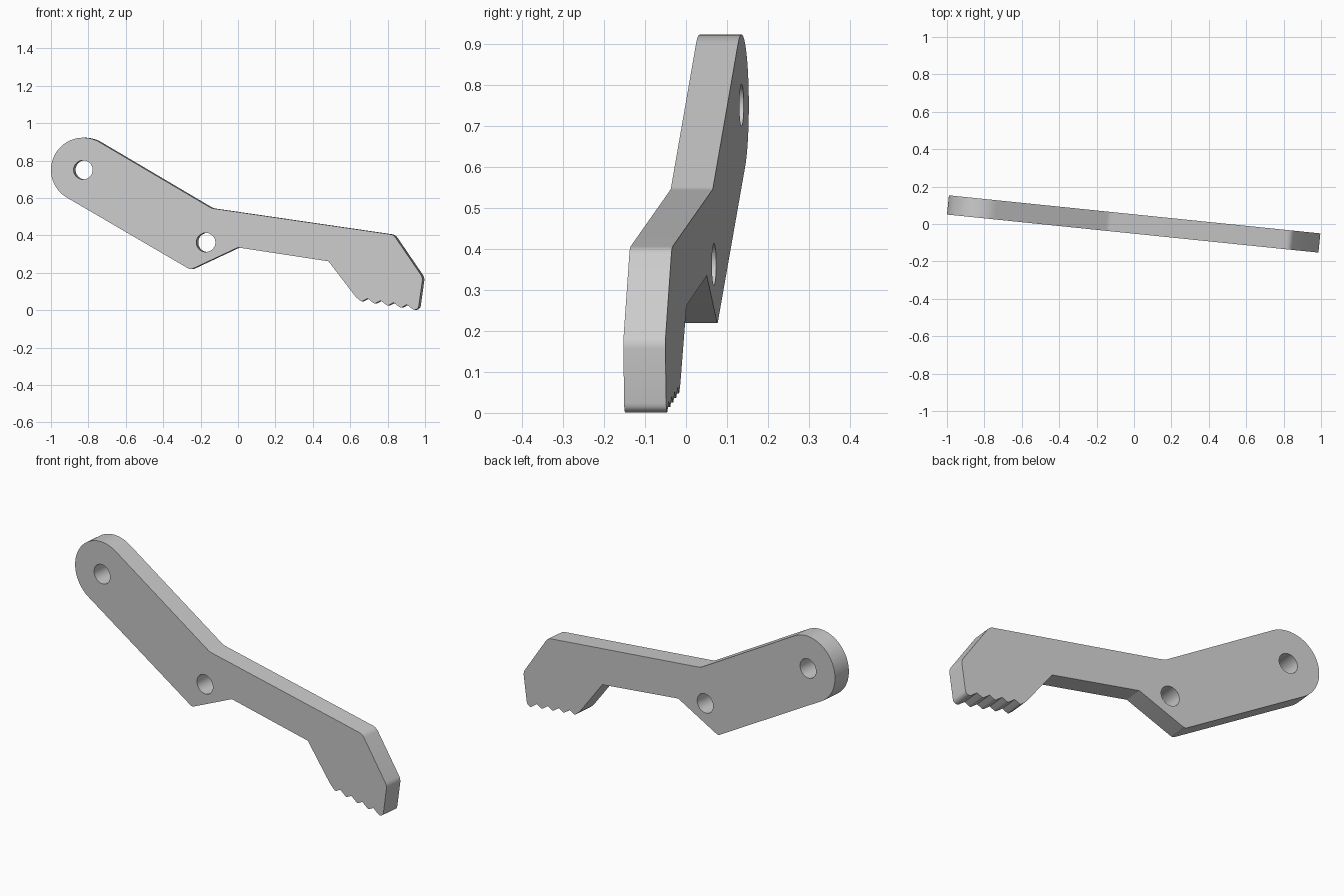
import bpy, bmesh
from math import radians, sin, cos, pi
from mathutils import Vector

cube = bpy.data.objects.get("Cube")
if cube:
    bpy.data.objects.remove(cube, do_unlink=True)

THICK = 0.103
YAW = radians(5.85)
EYE = Vector((-0.828, 0.75))
PIVOT = Vector((-0.172, 0.362))


def circle(center, radius, start=0.0, sweep=2 * pi, steps=48):
    """Points along an arc."""
    return [center + radius * Vector((cos(start + sweep * i / steps),
                                      sin(start + sweep * i / steps)))
            for i in range(steps)]


def fillet(prev, corner, nxt, size, steps=4):
    """Soft corner between two straight edges."""
    a = corner + (prev - corner).normalized() * size
    b = corner + (nxt - corner).normalized() * size
    ts = [i / steps for i in range(steps + 1)]
    return [a * (1 - t) ** 2 + corner * 2 * t * (1 - t) + b * t * t for t in ts]


# Corners of the lever, clockwise from the rounded end, with fillet sizes
corners = [(-0.142, 0.545, 0.012), (0.832, 0.403, 0.02), (0.988, 0.174, 0.018),
           (0.964, 0.004, 0.02)]
# Gripping teeth along the underside of the jaw
for i in range(5):
    x, z = 0.94 - 0.07 * i, 0.001 + 0.011 * i
    corners.append((x, z, 0.008))
    if i < 4:
        corners.append((x - 0.038, z + 0.028, 0.0))
corners += [(0.63, 0.07, 0.012), (0.484, 0.261, 0.0), (0.0, 0.335, 0.0),
            (-0.254, 0.216, 0.012)]

# Outline: rounded end, then the cornered body
end_arc = circle(EYE, 0.172, radians(240), radians(-180), 40)
end_arc.append(EYE + 0.172 * Vector((cos(radians(60)), sin(radians(60)))))
outline = list(end_arc)
pts = [Vector(c[:2]) for c in corners]
for i, p in enumerate(pts):
    before = pts[i - 1] if i else end_arc[-1]
    after = pts[i + 1] if i + 1 < len(pts) else end_arc[0]
    size = corners[i][2]
    outline += fillet(before, p, after, size) if size else [p]

# Filled curve with two holes, extruded to the plate thickness
curve = bpy.data.curves.new("lever_plate", "CURVE")
curve.dimensions = "2D"
curve.fill_mode = "BOTH"
curve.extrude = THICK / 2
for loop in (outline, circle(EYE, 0.051), circle(PIVOT, 0.051)):
    spline = curve.splines.new("POLY")
    spline.points.add(len(loop) - 1)
    for point, p in zip(spline.points, loop):
        point.co = ((p.x + THICK / 2 * sin(YAW)) / cos(YAW), p.y, 0, 1)
    spline.use_cyclic_u = True

lever = bpy.data.objects.new("lever_plate", curve)
bpy.context.collection.objects.link(lever)
lever.rotation_euler = (pi / 2, 0, -YAW)
bpy.ops.object.select_all(action="DESELECT")
lever.select_set(True)
bpy.context.view_layer.objects.active = lever
bpy.ops.object.convert(target="MESH")
lever = bpy.context.object
bpy.ops.object.transform_apply(location=True, rotation=True, scale=True)

# Weld the caps to the rim
bm = bmesh.new()
bm.from_mesh(lever.data)
bmesh.ops.remove_doubles(bm, verts=bm.verts, dist=0.0002)
bmesh.ops.recalc_face_normals(bm, faces=bm.faces)
bm.to_mesh(lever.data)
bm.free()
bpy.ops.object.shade_smooth_by_angle(angle=radians(30))

# Plain grey metal
grey = bpy.data.materials.new("grey_metal")
grey.use_nodes = True
color = (0.6, 0.6, 0.6, 1)
grey.diffuse_color = color
grey.node_tree.nodes["Principled BSDF"].inputs["Base Color"].default_value = color
lever.data.materials.clear()
lever.data.materials.append(grey)
